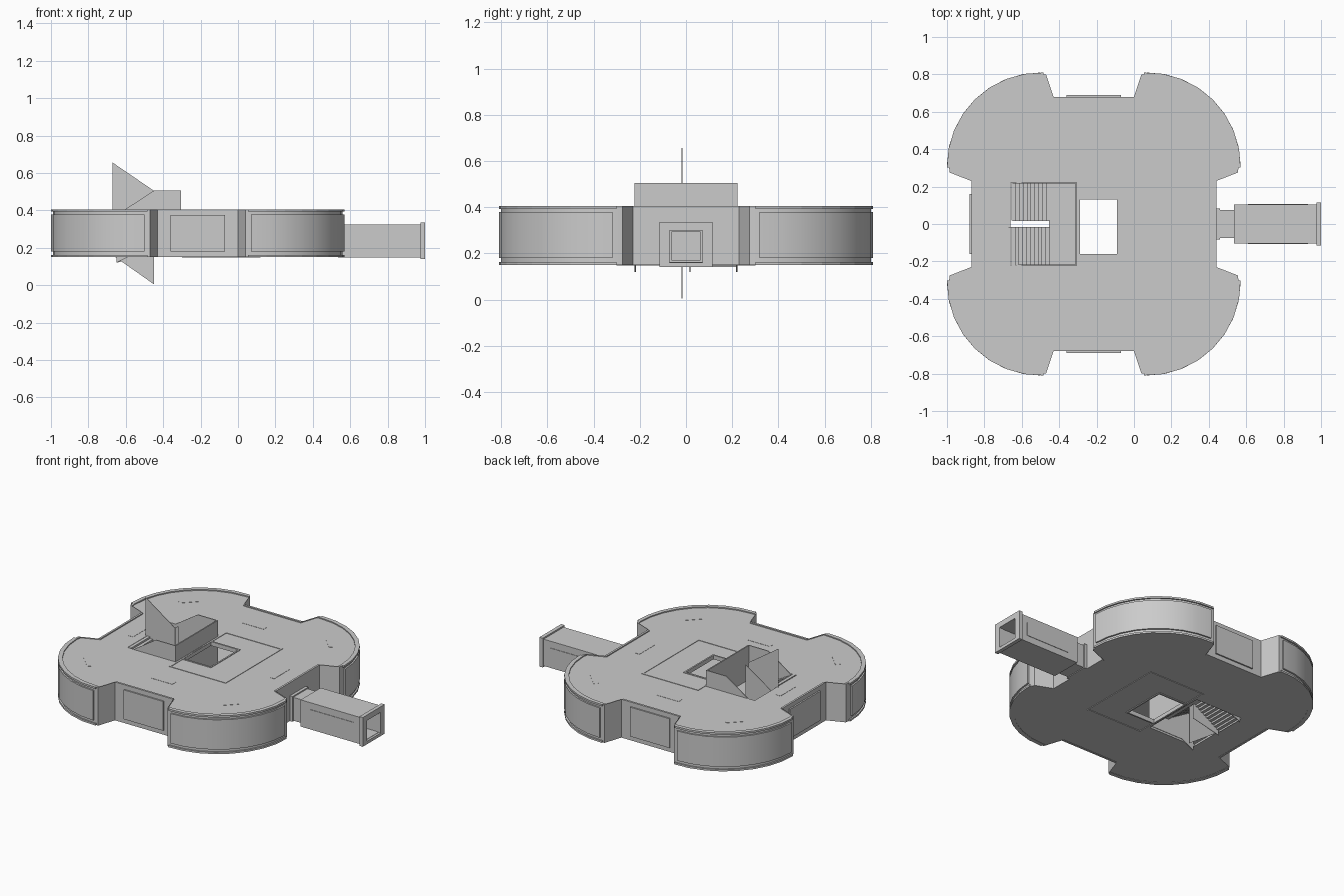
import bpy, bmesh
from math import sin, cos, pi, radians

if "Cube" in bpy.data.objects:
    bpy.data.objects.remove(bpy.data.objects["Cube"])

CX = -0.215            # hull centre in x
Z0, Z1 = 0.15, 0.405   # hull bottom and top


def plate(name, loops, z0, z1):
    """Flat plate from 2D loops; inner loops become holes."""
    cu = bpy.data.curves.new(name, 'CURVE')
    cu.dimensions = '2D'
    cu.fill_mode = 'BOTH'
    cu.extrude = (z1 - z0) / 2
    for loop in loops:
        sp = cu.splines.new('POLY')
        sp.points.add(len(loop) - 1)
        for p, (x, y) in zip(sp.points, loop):
            p.co = (x, y, 0, 1)
        sp.use_cyclic_u = True
        sp.use_smooth = False
    ob = bpy.data.objects.new(name, cu)
    ob.location.z = (z0 + z1) / 2
    bpy.context.collection.objects.link(ob)
    bpy.ops.object.select_all(action='DESELECT')
    ob.select_set(True)
    bpy.context.view_layer.objects.active = ob
    bpy.ops.object.convert(target='MESH')
    return bpy.context.object


def box(name, x0, x1, y0, y1, z0, z1, rot=0):
    bm = bmesh.new()
    bmesh.ops.create_cube(bm, size=1)
    bmesh.ops.scale(bm, vec=(x1 - x0, y1 - y0, z1 - z0), verts=bm.verts)
    me = bpy.data.meshes.new(name)
    bm.to_mesh(me)
    bm.free()
    ob = bpy.data.objects.new(name, me)
    ob.location = ((x0 + x1) / 2, (y0 + y1) / 2, (z0 + z1) / 2)
    ob.rotation_euler.z = rot
    bpy.context.collection.objects.link(ob)
    return ob


def side_prism(name, pts, y0, y1):
    """Extrude an (x, z) profile along y."""
    bm = bmesh.new()
    f = bm.faces.new([bm.verts.new((x, y0, z)) for x, z in pts])
    ext = bmesh.ops.extrude_face_region(bm, geom=[f])['geom']
    bmesh.ops.translate(bm, vec=(0, y1 - y0, 0),
                        verts=[g for g in ext if isinstance(g, bmesh.types.BMVert)])
    bmesh.ops.recalc_face_normals(bm, faces=bm.faces)
    me = bpy.data.meshes.new(name)
    bm.to_mesh(me)
    bm.free()
    ob = bpy.data.objects.new(name, me)
    bpy.context.collection.objects.link(ob)
    return ob


def tube(name, x0, x1, outer, inner):
    """Rectangular tube along x; outer and inner are (y0, y1, z0, z1)."""
    a, b, c, d = outer
    e, f, g, h = inner
    box(name + "_floor", x0, x1, a, b, c, g)
    box(name + "_ceiling", x0, x1, a, b, h, d)
    box(name + "_wall_front", x0, x1, a, e, g, h)
    box(name + "_wall_back", x0, x1, f, b, g, h)


def rect(x0, x1, y0, y1):
    return [(x0, y0), (x1, y0), (x1, y1), (x0, y1)]


def arc(r, a0, a1, n):
    return [(0.285 + r * cos(radians(a0 + (a1 - a0) * i / n)),
             0.31 + r * sin(radians(a0 + (a1 - a0) * i / n))) for i in range(n + 1)]


# Hull outline: one quarter mirrored to four
quarter = [(0.655, 0.23), (0.77, 0.275)] + arc(0.49, 0, 90, 8) + [(0.255, 0.80), (0.215, 0.68)]


def outline(s=1.0):
    up = quarter + [(-x, y) for x, y in reversed(quarter)]
    full = up + [(x, -y) for x, y in reversed(up)]
    return [(CX + x * s, y * s) for x, y in full]


stair_hole = rect(-0.66, -0.31, -0.22, 0.22)
hatch_hole = rect(-0.29, -0.09, -0.16, 0.13)

# Hollow hull
walls = plate("hull_wall", [outline(), outline(0.98)], Z0, Z1)
bpy.ops.object.shade_smooth_by_angle(angle=radians(30))
plate("roof", [outline(0.981), stair_hole, hatch_hole], 0.385, 0.398)
plate("floor", [outline(0.981), stair_hole, hatch_hole], 0.152, 0.165)

# Curved window bands on the corner lobes
for sx in (1, -1):
    for sy in (1, -1):
        band = arc(0.5, 1, 90, 8) + arc(0.485, 90, 1, 8)
        rim = arc(0.5, -1, 92, 8) + arc(0.488, 92, -1, 8)
        plate("lobe_window", [[(CX + sx * x, sy * y) for x, y in band]], 0.18, 0.378)
        bpy.ops.object.shade_smooth_by_angle(angle=radians(30))
        for z in (Z0, Z1 - 0.012):
            plate("lobe_rim", [[(CX + sx * x, sy * y) for x, y in rim]], z, z + 0.012)
        # roof markings
        rot = -sx * sy * pi / 4
        box("lobe_marking", CX + sx * 0.52 - 0.06, CX + sx * 0.52 + 0.06,
            sy * 0.53 - 0.015, sy * 0.53 + 0.015, 0.397, 0.3995, rot)

# Flat panels on the straight sides and strips on the roof
for s in (1, -1):
    box("side_panel", -0.36, -0.07, s * 0.682 - 0.007, s * 0.682 + 0.007, 0.18, 0.375)
    box("roof_strip", CX - 0.08, CX + 0.08, s * 0.48 - 0.018, s * 0.48 + 0.018, 0.397, 0.3995)
    box("roof_strip", CX + s * 0.52 - 0.018, CX + s * 0.52 + 0.018, -0.08, 0.08, 0.397, 0.3995)
box("rear_panel", -0.88, -0.865, -0.16, 0.16, 0.18, 0.375)

# Hatch surround and lips
plate("hatch_surround", [rect(-0.30, 0.12, -0.30, 0.30), rect(-0.288, 0.108, -0.288, 0.288),], 0.397, 0.401)
for z0, z1 in ((0.375, 0.402), (0.147, 0.175)):
    plate("hatch_lip", [rect(-0.298, -0.08, -0.17, 0.142), hatch_hole], z0, z1)
plate("lower_hatch_surround", [rect(-0.30, 0.12, -0.30, 0.30), rect(-0.288, 0.108, -0.288, 0.288)], 0.148, 0.153)


# Half-turn staircase
def flight(name, xa, za, xb, zb, y0, y1, n=10):
    dx, dz = (xb - xa) / n, (zb - za) / n
    top = []
    for i in range(n):
        top += [(xa + dx * i, za + dz * (i + 1)), (xa + dx * (i + 1), za + dz * (i + 1))]
    top = [(xa, za)] + top
    side_prism(name, top + [(x, z - 0.014) for x, z in reversed(top)], y0, y1)


flight("lower_flight", -0.655, 0.155, -0.45, 0.278, 0.02, 0.22)
flight("upper_flight", -0.45, 0.278, -0.655, 0.40, -0.22, -0.02)
box("landing", -0.455, -0.31, -0.22, 0.22, 0.262, 0.278)
box("landing_wall", -0.312, -0.304, -0.222, 0.222, 0.155, 0.505)

# Stair side walls and central railings
guard = [(-0.65, 0.375), (-0.45, 0.505), (-0.306, 0.505), (-0.306, 0.165), (-0.56, 0.165), (-0.65, 0.12)]
for s in (1, -1):
    side_prism("stair_side_wall", guard, s * 0.22 - 0.003, s * 0.22 + 0.003)
side_prism("upper_railing", [(-0.67, 0.655), (-0.45, 0.505), (-0.45, 0.005), (-0.67, 0.16)], -0.019, -0.016)
side_prism("lower_railing", [(-0.65, 0.375), (-0.45, 0.505), (-0.45, 0.165), (-0.65, 0.12)], 0.016, 0.019)

# Docking tunnel with neck, end collar and side panels
tube("tunnel_neck", 0.43, 0.54, (-0.075, 0.075, 0.155, 0.31), (-0.06, 0.06, 0.17, 0.295))
tube("neck_ring", 0.435, 0.46, (-0.083, 0.083, 0.15, 0.318), (-0.06, 0.06, 0.17, 0.295))
tube("tunnel", 0.535, 0.985, (-0.105, 0.105, 0.147, 0.325), (-0.075, 0.075, 0.162, 0.298))
tube("tunnel_collar", 0.975, 1.0, (-0.115, 0.115, 0.14, 0.335), (-0.072, 0.072, 0.16, 0.298))
for s in (1, -1):
    box("tunnel_panel", 0.61, 0.93, s * 0.105 - 0.003, s * 0.105 + 0.003, 0.19, 0.28)
